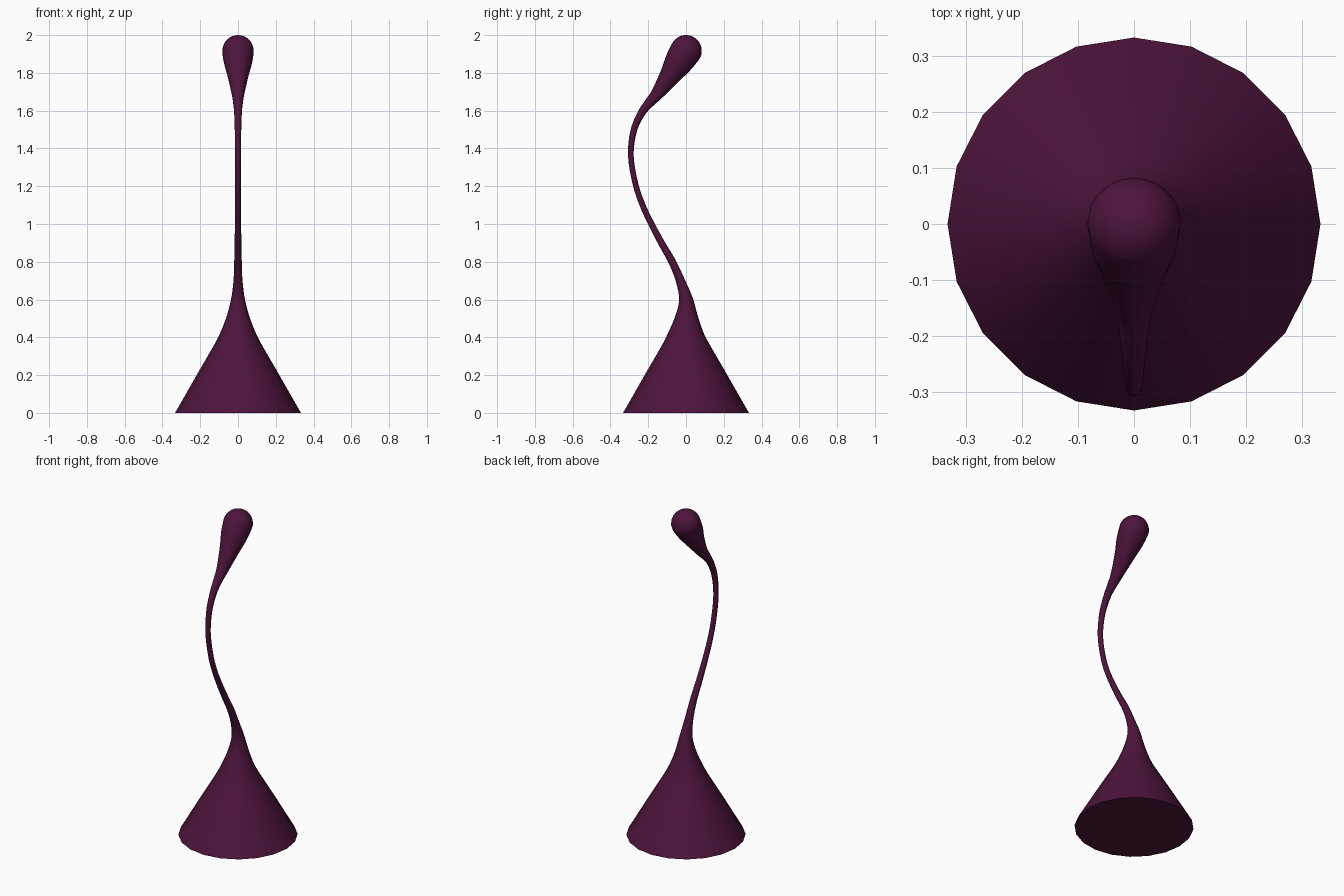
import bpy, bmesh, math
from mathutils import Vector

if "Cube" in bpy.data.objects:
    bpy.data.objects.remove(bpy.data.objects["Cube"])

SIDES, STEPS = 20, 4

# Centre line and thickness, bottom to top: (y, z, radius)
PATH = [(0, 0, .333), (0, .1, .276), (0, .2, .219), (0, .3, .161), (0, .4, .105),
        (.003, .5, .064), (0, .6, .037), (-.03, .7, .024), (-.073, .8, .020),
        (-.13, .9, .018), (-.183, 1.0, .0165), (-.23, 1.1, .0155), (-.267, 1.21, .015),
        (-.292, 1.36, .015), (-.278, 1.49, .017), (-.24, 1.58, .020), (-.2, 1.635, .025),
        (-.152, 1.69, .034), (-.085, 1.785, .056), (-.04, 1.855, .075), (0, 1.917, .083)]
# Round tip of the drop
for a in (22, 43, 62, 77, 86):
    s, c = math.sin(math.radians(a)), math.cos(math.radians(a))
    PATH.append((.083 * s * .5, 1.917 + .083 * s * .866, .083 * c))
PTS = [Vector(p) for p in PATH]


def spline(a, b, c, d, t):
    """Catmull-Rom point between b and c."""
    return .5 * (2 * b + (c - a) * t + (2 * a - 5 * b + 4 * c - d) * t * t
                 + (3 * b - a - 3 * c + d) * t ** 3)


n = len(PTS)
ext = [2 * PTS[0] - PTS[1]] + PTS + [2 * PTS[-1] - PTS[-2]]
line = [spline(*ext[i:i + 4], k / STEPS) for i in range(n - 1) for k in range(STEPS)]
line.append(PTS[-1])

# Sweep a round section along the centre line
bm = bmesh.new()
rings = []
for i, p in enumerate(line):
    q, w = line[min(i + 1, len(line) - 1)], line[max(i - 1, 0)]
    tan = Vector((q.x - w.x, q.y - w.y)).normalized()
    ring = []
    for k in range(SIDES):
        a = math.tau * k / SIDES
        u, v = p.z * math.cos(a), p.z * math.sin(a)
        ring.append(bm.verts.new((u, p.x + v * tan.y, p.y - v * tan.x)))
    rings.append(ring)
for lo, hi in zip(rings, rings[1:]):
    for k in range(SIDES):
        j = (k + 1) % SIDES
        bm.faces.new((lo[k], lo[j], hi[j], hi[k]))
bm.faces.new(rings[0][::-1])
bm.faces.new(rings[-1])

mesh = bpy.data.meshes.new("drop_stem")
bm.to_mesh(mesh)
bm.free()
obj = bpy.data.objects.new("drop_stem", mesh)
bpy.context.collection.objects.link(obj)

mat = bpy.data.materials.new("dark_plum")
mat.diffuse_color = (.075, .007, .045, 1)
mat.use_nodes = True
mat.node_tree.nodes["Principled BSDF"].inputs["Base Color"].default_value = mat.diffuse_color
mesh.materials.append(mat)
bpy.context.view_layer.objects.active = obj
obj.select_set(True)
bpy.ops.object.shade_smooth_by_angle(angle=math.radians(40))
